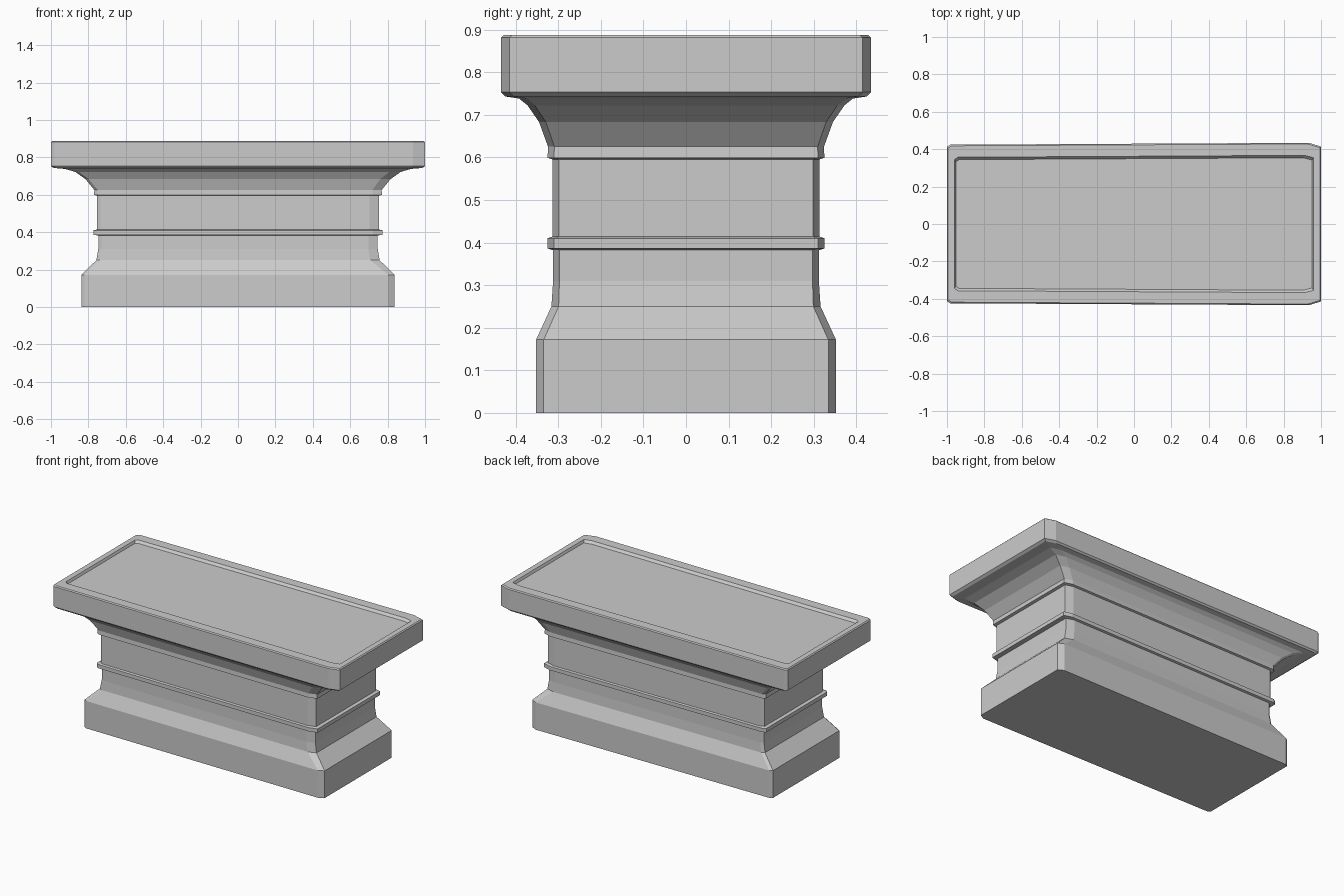
import bpy, bmesh

# Moulding profile from the foot up: (z, half length x, half depth y, corner cut x, corner cut y)
PROFILE = [
    # plinth and sloped shoulder
    (0.00, 0.838, 0.352, 0.035, 0.018),
    (0.172, 0.838, 0.352, 0.035, 0.018),
    (0.25, 0.757, 0.316, 0.05, 0.017),
    (0.31, 0.747, 0.312, 0.05, 0.015),
    # waist with thin band
    (0.382, 0.747, 0.312, 0.05, 0.015),
    (0.386, 0.773, 0.325, 0.05, 0.015),
    (0.410, 0.773, 0.325, 0.05, 0.015),
    (0.414, 0.753, 0.313, 0.05, 0.015),
    (0.595, 0.753, 0.313, 0.05, 0.015),
    # collar and flared cove
    (0.599, 0.770, 0.325, 0.05, 0.015),
    (0.625, 0.768, 0.324, 0.05, 0.015),
    (0.683, 0.815, 0.345, 0.055, 0.016),
    (0.722, 0.870, 0.372, 0.06, 0.017),
    (0.738, 0.925, 0.392, 0.06, 0.018),
    (0.743, 0.985, 0.425, 0.065, 0.02),
    # table slab with softened edges
    (0.753, 1.00, 0.434, 0.065, 0.02),
    (0.881, 1.00, 0.434, 0.065, 0.02),
    (0.887, 0.994, 0.428, 0.065, 0.02),
    # raised rim and sunken top panel
    (0.887, 0.960, 0.367, 0.05, 0.012),
    (0.872, 0.953, 0.354, 0.05, 0.012),
]


def outline(z, hx, hy, cx, cy):
    """Rectangle with long corner cuts on the right and tiny ones on the left."""
    left = hy - 0.01
    half = [(-hx, left - 0.012), (-hx + 0.018, left), (hx - cx, hy), (hx, hy - cy)]
    pts = [(x, -y, z) for x, y in half] + [(x, y, z) for x, y in reversed(half)]
    return pts


# Loft all rings into one closed solid
bm = bmesh.new()
rings = [[bm.verts.new(p) for p in outline(*row)] for row in PROFILE]
for low, high in zip(rings, rings[1:]):
    for i in range(len(low)):
        j = (i + 1) % len(low)
        bm.faces.new((low[i], low[j], high[j], high[i]))
bm.faces.new(reversed(rings[0]))
bm.faces.new(rings[-1])
bmesh.ops.recalc_face_normals(bm, faces=bm.faces)

mesh = bpy.data.meshes.new("pedestal_table")
bm.to_mesh(mesh)
bm.free()
table = bpy.data.objects.new("pedestal_table", mesh)
bpy.context.collection.objects.link(table)
